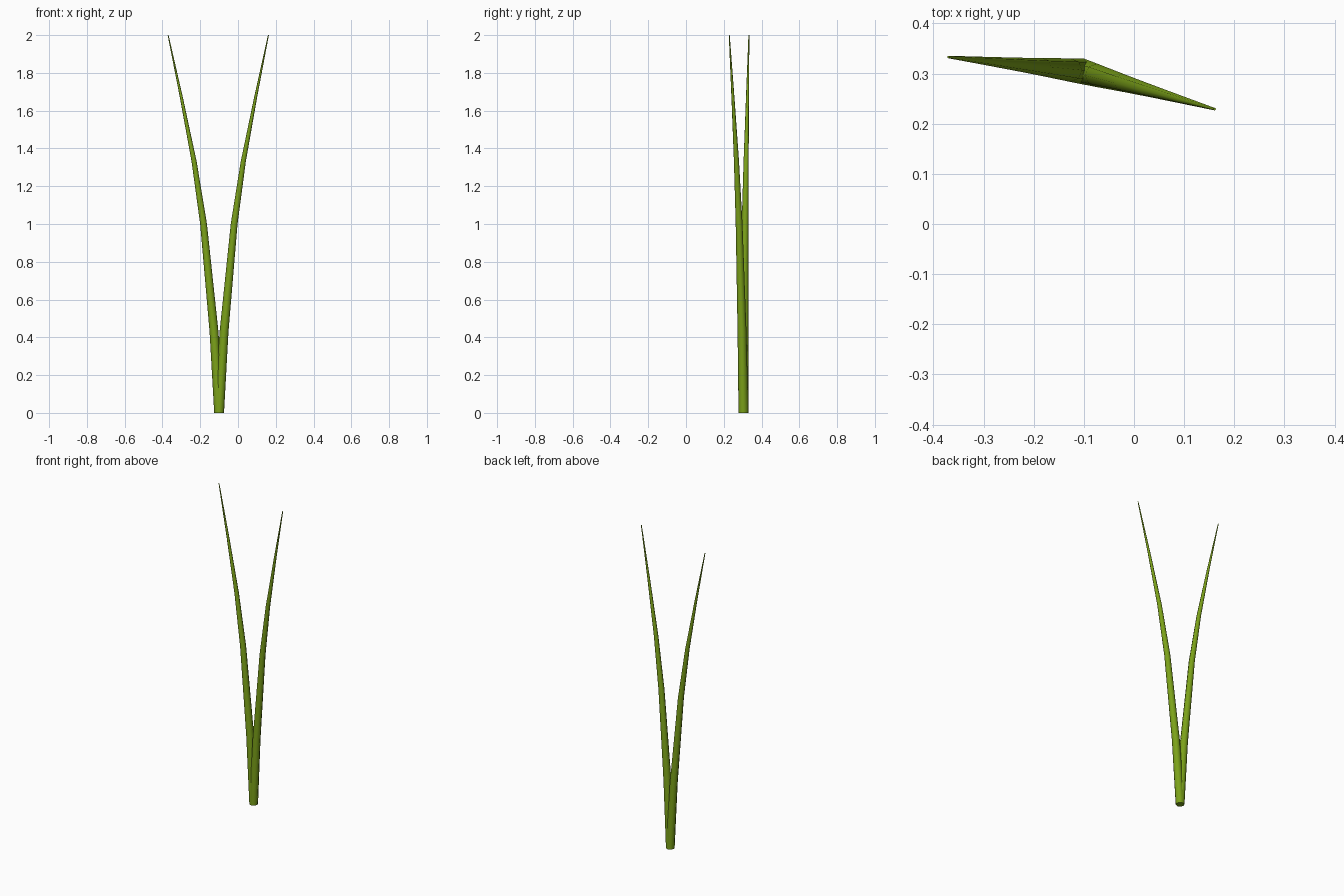
import bpy, bmesh, math
from mathutils import Vector

if "Cube" in bpy.data.objects:
    bpy.data.objects.remove(bpy.data.objects["Cube"])

SIDES = 8
BASE = Vector((-0.10, 0.304, 0))
# height, share of the total lean, radius
RINGS = [(0, 0, 0.026), (0.43, 0.10, 0.0235), (1.0, 0.305, 0.018),
         (1.33, 0.49, 0.0135), (1.67, 0.74, 0.008), (2.0, 1.0, 0.0025)]

green = bpy.data.materials.new("leaf_green")
green.diffuse_color = (0.20, 0.36, 0.01, 1)
green.use_nodes = True
green.node_tree.nodes["Principled BSDF"].inputs["Base Color"].default_value = green.diffuse_color


def blade(name, lean_x, lean_y):
    """Tapered tube that curves outwards from the shared base."""
    bm = bmesh.new()
    rings = []
    for z, share, r in RINGS:
        centre = BASE + Vector((lean_x * share, lean_y * share, z))
        rings.append([bm.verts.new(centre + Vector((
            r * math.cos(math.tau * i / SIDES),
            r * math.sin(math.tau * i / SIDES), 0))) for i in range(SIDES)])
    for low, high in zip(rings, rings[1:]):
        for i in range(SIDES):
            j = (i + 1) % SIDES
            bm.faces.new((low[i], low[j], high[j], high[i]))
    bm.faces.new(rings[0][::-1])
    bm.faces.new(rings[-1])
    mesh = bpy.data.meshes.new(name)
    bm.to_mesh(mesh)
    bm.free()
    mesh.materials.append(green)
    obj = bpy.data.objects.new(name, mesh)
    bpy.context.collection.objects.link(obj)
    bpy.ops.object.select_all(action='DESELECT')
    obj.select_set(True)
    bpy.context.view_layer.objects.active = obj
    bpy.ops.object.shade_smooth_by_angle(angle=math.radians(60))


# Two blades sharing one foot
blade("left_blade", -0.27, 0.029)
blade("right_blade", 0.261, -0.075)
